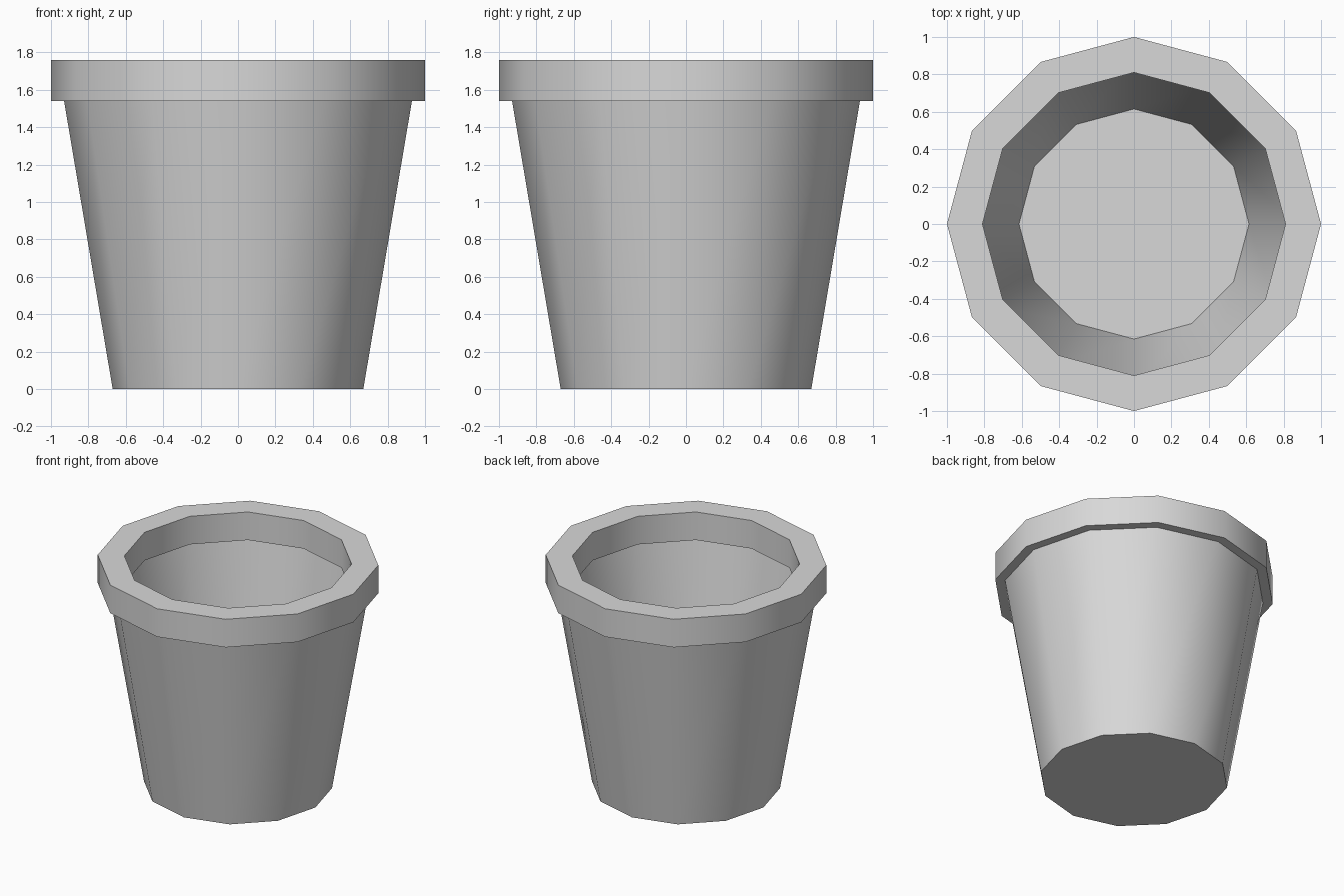
import bpy
import bmesh
from math import cos, sin, pi

cube = bpy.data.objects.get("Cube")
if cube:
    bpy.data.objects.remove(cube, do_unlink=True)

SIDES = 12

grey = bpy.data.materials.new("light grey")
grey.use_nodes = True
colour = (0.69, 0.69, 0.69, 1)
grey.diffuse_color = colour
grey.node_tree.nodes["Principled BSDF"].inputs["Base Color"].default_value = colour


def lathe(name, profile, closed):
    """Turn a (radius, height) profile; closed joins its ends, otherwise both ends are capped."""
    bm = bmesh.new()
    rings = [[bm.verts.new((r * cos(2 * pi * i / SIDES), r * sin(2 * pi * i / SIDES), z))
              for i in range(SIDES)] for r, z in profile]
    following = rings[1:]
    if closed:
        following.append(rings[0])
    else:
        bm.faces.new(rings[0][::-1])
        bm.faces.new(rings[-1])
    for low, high in zip(rings, following):
        for i in range(SIDES):
            j = (i + 1) % SIDES
            bm.faces.new((low[i], low[j], high[j], high[i]))
    # Smooth around the part, with a crisp crease along every ring
    for face in bm.faces:
        face.smooth = True
    for ring in rings:
        for i in range(SIDES):
            bm.edges.get((ring[i], ring[(i + 1) % SIDES])).smooth = False
    mesh = bpy.data.meshes.new(name)
    bm.to_mesh(mesh)
    bm.free()
    mesh.materials.append(grey)
    bpy.context.collection.objects.link(bpy.data.objects.new(name, mesh))


# Thin-walled tapered body, its top edge set into the rim
lathe("pot_body", [(0.67, 0), (0.94, 1.6), (0.874, 1.6), (0.615, 0.065)], closed=False)

# Thick rim overhanging the body inside and out
lathe("pot_rim", [(0.81, 1.54), (1, 1.54), (1, 1.76), (0.81, 1.76)], closed=True)
